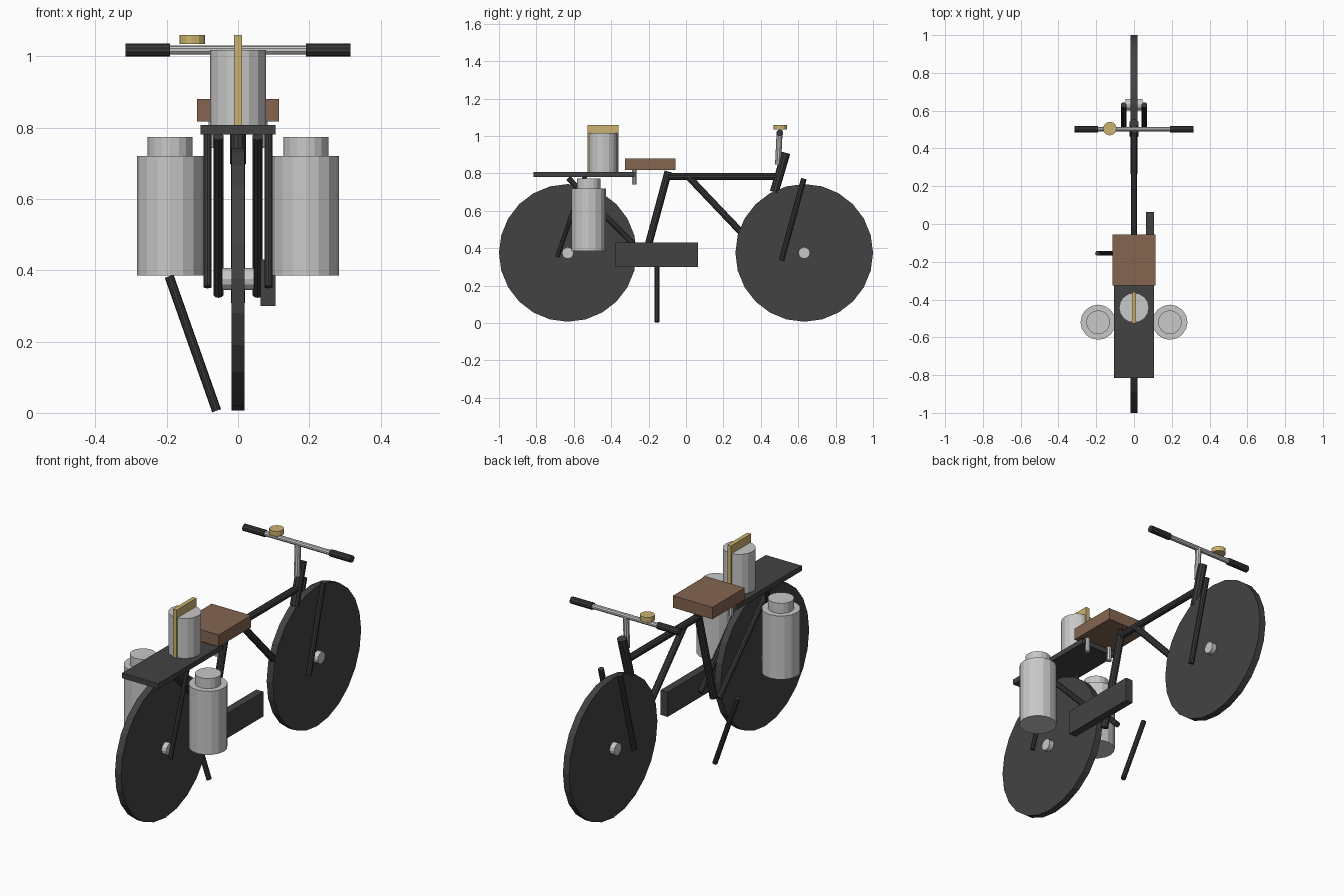
import bpy
import math
from mathutils import Vector

if "Cube" in bpy.data.objects:
    bpy.data.objects.remove(bpy.data.objects["Cube"], do_unlink=True)


def material(name, r, g, b):
    m = bpy.data.materials.new(name)
    m.use_nodes = True
    m.diffuse_color = (r, g, b, 1)
    m.node_tree.nodes["Principled BSDF"].inputs["Base Color"].default_value = (r, g, b, 1)
    return m


CHARCOAL = material("charcoal", 0.055, 0.055, 0.055)
BLACK = material("black_paint", 0.04, 0.04, 0.04)
STEEL = material("light_steel", 0.58, 0.58, 0.58)
LEATHER = material("brown_leather", 0.23, 0.13, 0.08)
BRASS = material("brass", 0.6, 0.45, 0.16)


def finish(name, mat):
    ob = bpy.context.object
    ob.name = name
    ob.data.materials.append(mat)
    return ob


def tube(name, start, end, radius, mat, sides=10):
    """Cylinder running between two points."""
    a, b = Vector(start), Vector(end)
    bpy.ops.mesh.primitive_cylinder_add(vertices=sides, radius=radius,
                                        depth=(b - a).length, location=(a + b) / 2)
    ob = finish(name, mat)
    ob.rotation_euler = (b - a).to_track_quat('Z', 'Y').to_euler()
    return ob


def box(name, low, high, mat):
    """Box spanning two opposite corners."""
    a, b = Vector(low), Vector(high)
    bpy.ops.mesh.primitive_cube_add(size=1, location=(a + b) / 2)
    ob = finish(name, mat)
    ob.scale = b - a
    return ob


# Wheels and hubs
for label, y in (("front", 0.632), ("rear", -0.632)):
    tube(label + "_wheel", (-0.018, y, 0.375), (0.018, y, 0.375), 0.368, CHARCOAL, 24)
    tube(label + "_hub", (-0.045, y, 0.375), (0.045, y, 0.375), 0.031, STEEL, 12)

# Frame
tube("seat_tube", (0, -0.095, 0.81), (0, -0.23, 0.31), 0.02, BLACK)
tube("top_tube", (0, -0.1, 0.783), (0, 0.48, 0.783), 0.018, BLACK)
tube("down_tube", (0, 0.01, 0.785), (0, 0.452, 0.32), 0.018, BLACK)
tube("head_tube", (0, 0.534, 0.91), (0, 0.472, 0.7), 0.024, BLACK)

# Paired parts on both sides
for label, s in (("left", 1), ("right", -1)):
    tube(label + "_fork", (s * 0.055, 0.63, 0.772), (s * 0.055, 0.51, 0.333), 0.015, BLACK)
    tube(label + "_stay", (s * 0.055, -0.63, 0.775), (s * 0.055, -0.195, 0.333), 0.015, BLACK)
    tube(label + "_rack_strut", (s * 0.085, -0.54, 0.785), (s * 0.085, -0.688, 0.353), 0.012, BLACK)
    tube(label + "_seat_post", (s * 0.07, -0.277, 0.742), (s * 0.07, -0.277, 0.82), 0.013, STEEL)
    tube(label + "_grip", (s * 0.19, 0.502, 1.017), (s * 0.315, 0.502, 1.017), 0.018, BLACK)
    tube(label + "_milk_can", (s * 0.19, -0.52, 0.385), (s * 0.19, -0.52, 0.72), 0.093, STEEL, 16)
    tube(label + "_milk_can_neck", (s * 0.19, -0.52, 0.72), (s * 0.19, -0.52, 0.773), 0.063, STEEL, 16)

# Seat, rack and chain guard
box("seat", (-0.115, -0.325, 0.817), (0.115, -0.055, 0.88), LEATHER)
box("rear_rack", (-0.105, -0.815, 0.78), (0.105, -0.275, 0.807), CHARCOAL)
box("chain_guard", (0.063, -0.378, 0.3), (0.105, 0.063, 0.43), CHARCOAL)

# Can strapped on the rack
tube("rack_can", (0, -0.443, 0.807), (0, -0.443, 1.017), 0.079, STEEL, 16)
box("can_strap", (-0.011, -0.527, 0.807), (0.011, -0.36, 1.06), BRASS)

# Steering
tube("stem", (0, 0.492, 0.848), (0, 0.5, 1.015), 0.016, STEEL)
tube("handlebar", (-0.195, 0.502, 1.017), (0.195, 0.502, 1.017), 0.013, STEEL)
tube("bell", (-0.128, 0.505, 1.034), (-0.128, 0.505, 1.06), 0.036, BRASS, 12)

# Kickstand
tube("kickstand", (-0.193, -0.155, 0.383), (-0.06, -0.155, 0.006), 0.013, BLACK)
